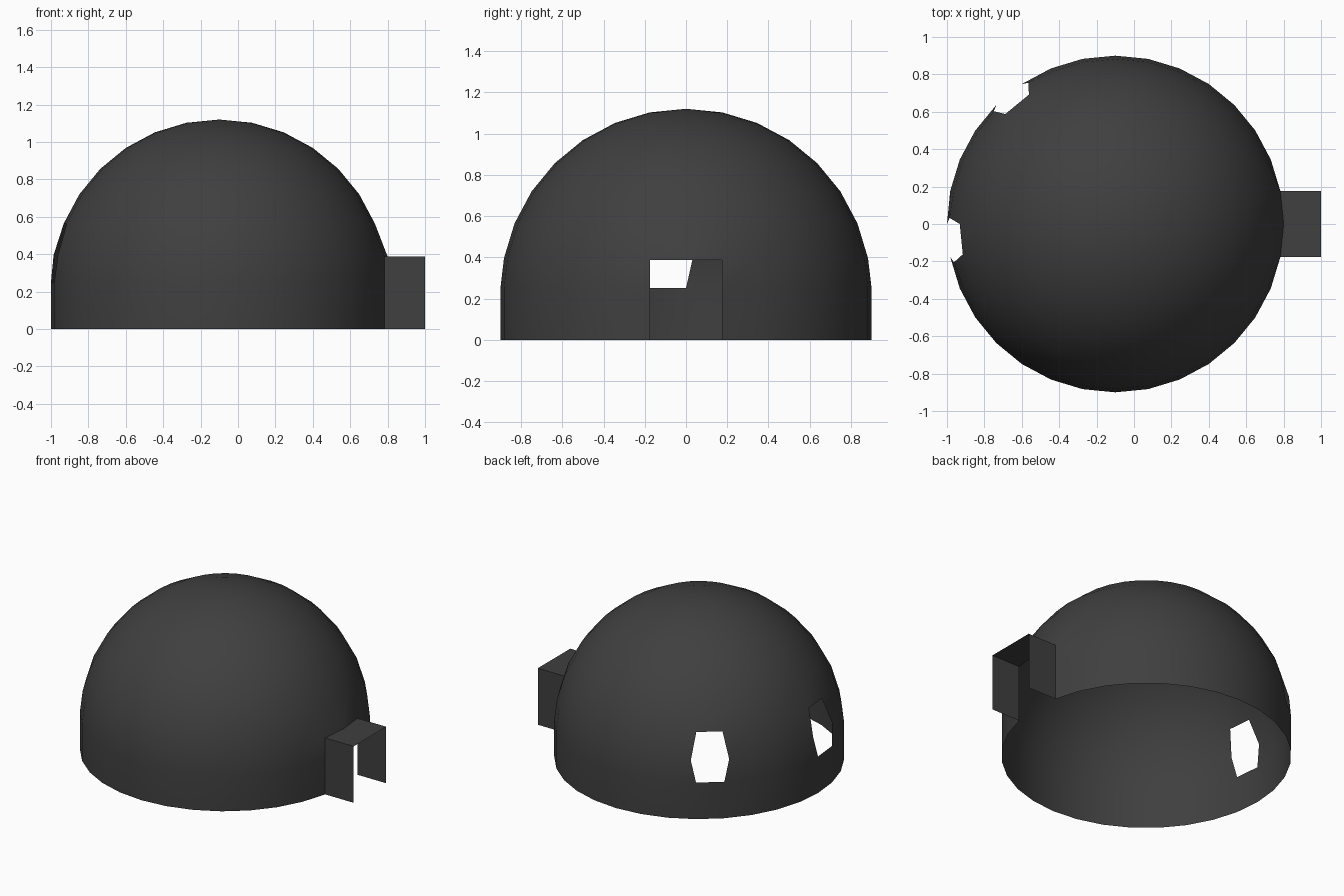
import bpy, bmesh
from math import sin, cos, pi, radians
from mathutils import Vector

if "Cube" in bpy.data.objects:
    bpy.data.objects.remove(bpy.data.objects["Cube"])

SEG, R, CX, CZ = 32, 0.9, -0.1, 0.22
STEP = 2 * pi / SEG

dark = bpy.data.materials.new("dark_grey")
dark.diffuse_color = (0.05, 0.05, 0.05, 1)
dark.use_nodes = True
dark.node_tree.nodes["Principled BSDF"].inputs["Base Color"].default_value = dark.diffuse_color


def finish(bm, name):
    mesh = bpy.data.meshes.new(name)
    bm.to_mesh(mesh)
    bm.free()
    mesh.materials.append(dark)
    obj = bpy.data.objects.new(name, mesh)
    bpy.context.collection.objects.link(obj)
    return obj


# Dome shell profile: short upright wall, then a hemisphere
profile = [(R, 0.0), (R, 0.25)]
profile += [(R * cos(k * STEP), CZ + R * sin(k * STEP)) for k in range(1, 8)]

bm = bmesh.new()
rings = [[bm.verts.new((CX + r * cos(i * STEP), r * sin(i * STEP), z))
          for i in range(SEG)] for r, z in profile]
pole = bm.verts.new((CX, 0, CZ + R))

# Openings: door (two columns facing +x) and two windows (one column each)
windows = [11, 16]
skip = {(row, col) for row in (0, 1) for col in (0, SEG - 1)}
skip |= {(row, col) for row in (1, 2) for col in windows}

for row in range(len(rings) - 1):
    for col in range(SEG):
        if (row, col) not in skip:
            n = (col + 1) % SEG
            bm.faces.new((rings[row][col], rings[row][n],
                          rings[row + 1][n], rings[row + 1][col]))
for col in range(SEG):
    bm.faces.new((rings[-1][col], rings[-1][(col + 1) % SEG], pole))

# Widen each window at mid height
for col in windows:
    a, b = rings[2][col], rings[2][col + 1]
    d = (b.co - a.co).normalized() * 0.033
    a.co -= d
    b.co += d

# Straighten the door head so it sits flush with the wall
for i in (-1, 0, 1):
    rings[2][i].co = Vector((CX + R * cos(i * STEP), R * sin(i * STEP), 0.387))

dome = finish(bm, "dome_shell")
bpy.context.view_layer.objects.active = dome
dome.select_set(True)
bpy.ops.object.shade_smooth_by_angle(angle=radians(40))

# Entrance porch: two walls and a flat roof, open at the front and below
W, H = R * sin(STEP), 0.387
XS = CX + R * cos(STEP)
outline = [(XS, -W, 0), (XS, -W, H), (CX + R, 0, H), (XS, W, H), (XS, W, 0)]
bm = bmesh.new()
back = [bm.verts.new(p) for p in outline]
front = [bm.verts.new((1.0, y, z)) for _, y, z in outline]
for i in range(4):
    bm.faces.new((back[i], front[i], front[i + 1], back[i + 1]))
bmesh.ops.recalc_face_normals(bm, faces=bm.faces)
if any(f.normal.z < -0.5 for f in bm.faces):
    bmesh.ops.reverse_faces(bm, faces=bm.faces[:])
finish(bm, "entrance_porch")
